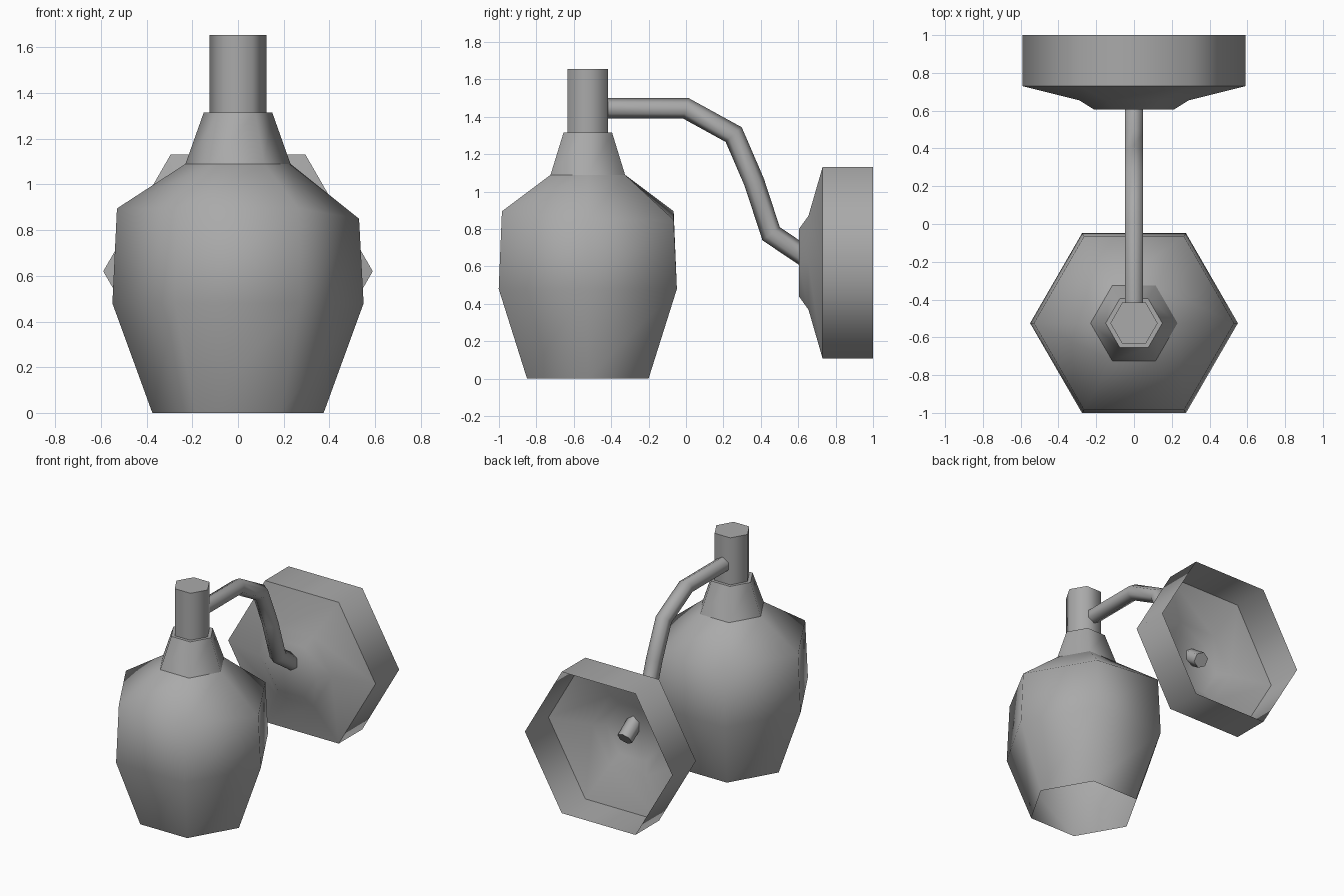
import bpy, bmesh, math
from mathutils import Vector

SIDES = 6
cube = bpy.data.objects.get("Cube")
if cube:
    bpy.data.objects.remove(cube, do_unlink=True)

metal = bpy.data.materials.new("plain grey")
metal.use_nodes = True
grey = (0.4, 0.4, 0.4, 1)
metal.diffuse_color = grey
metal.node_tree.nodes["Principled BSDF"].inputs["Base Color"].default_value = grey


def loft(name, rings, cap_start=False, cap_end=False):
    """Skin a list of six-point rings into one smooth object."""
    bm = bmesh.new()
    loops = [[bm.verts.new(p) for p in ring] for ring in rings]
    for a, b in zip(loops, loops[1:]):
        for i in range(SIDES):
            j = (i + 1) % SIDES
            bm.faces.new((a[i], a[j], b[j], b[i]))
    if cap_start:
        bm.faces.new(loops[0][::-1])
    if cap_end:
        bm.faces.new(loops[-1])
    bmesh.ops.recalc_face_normals(bm, faces=bm.faces)
    mesh = bpy.data.meshes.new(name)
    bm.to_mesh(mesh)
    bm.free()
    obj = bpy.data.objects.new(name, mesh)
    bpy.context.collection.objects.link(obj)
    mesh.materials.append(metal)
    bpy.ops.object.select_all(action="DESELECT")
    obj.select_set(True)
    bpy.context.view_layer.objects.active = obj
    bpy.ops.object.shade_smooth_by_angle(angle=math.radians(65))
    return obj


def hexagon(centre, radius, u, v):
    """Six points around a centre, in the plane of u and v."""
    angles = [math.tau * i / SIDES for i in range(SIDES)]
    return [Vector(centre) + radius * (math.cos(a) * u + math.sin(a) * v) for a in angles]


X, Y, Z = Vector((1, 0, 0)), Vector((0, 1, 0)), Vector((0, 0, 1))
LAMP_Y = -0.525


def upright(profile):
    return [hexagon((0, LAMP_Y, z), r, X, Y) for r, z in profile]


# Shade: open at the bottom, with a slightly lower shoulder on one side
shade = upright([(0.375, 0), (0.55, 0.48), (0.53, 0.895), (0.23, 1.09)])
for i in (0, 1):
    shade[2][i].z -= 0.045
loft("shade", shade)

# Collar and lamp holder
loft("collar", upright([(0.23, 1.09), (0.15, 1.315)]), cap_end=True)
loft("lamp_holder", upright([(0.125, 1.31), (0.125, 1.655)]), cap_end=True)

# Wall mount: a shallow dish, open at the back
dish = [(0.59, 1.0), (0.59, 0.73), (0.29, 0.655), (0.21, 0.605)]
loft("wall_mount", [hexagon((0, y, 0.62), r, X, Z) for r, y in dish], cap_end=True)

# Arm: hexagonal pipe mitred along a bent path
path = [Vector((0, y, z)) for y, z in
        [(-0.45, 1.445), (0, 1.445), (0.255, 1.305), (0.365, 1.05), (0.455, 0.775), (0.7, 0.61)]]
rings = []
for i, point in enumerate(path):
    before = (point - path[max(i - 1, 0)]).normalized()
    after = (path[min(i + 1, len(path) - 1)] - point).normalized()
    tangent = (before + after).normalized()
    side = X.cross(tangent)
    stretch = 1 / max(tangent.dot(before), tangent.dot(after))
    rings.append(hexagon(point, 0.055, side * stretch, X))
loft("arm", rings, cap_start=True, cap_end=True)
